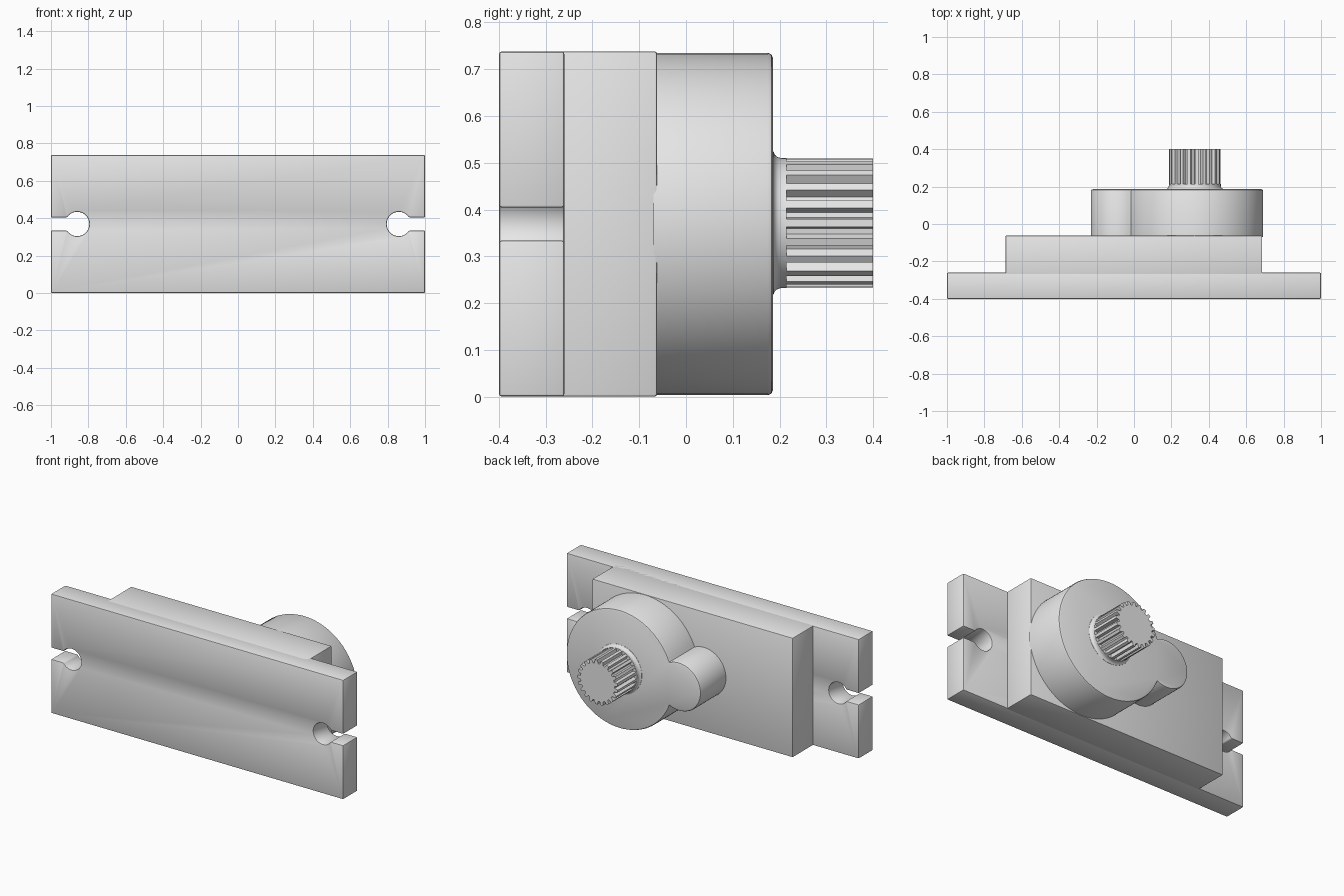
import bpy, bmesh, math

if "Cube" in bpy.data.objects:
    bpy.data.objects.remove(bpy.data.objects["Cube"])

CZ = 0.369          # middle height of the housing
SHAFT_X = 0.325     # axis of output shaft

grey = bpy.data.materials.new("plain grey")
grey.diffuse_color = (0.8, 0.8, 0.8, 1)
grey.use_nodes = True
grey.node_tree.nodes["Principled BSDF"].inputs["Base Color"].default_value = grey.diffuse_color


def arc(cx, cz, r, a0, a1, n):
    """Points on an arc in the xz plane, angles in degrees, ends included."""
    return [(cx + r * math.cos(math.radians(a0 + (a1 - a0) * i / n)),
             cz + r * math.sin(math.radians(a0 + (a1 - a0) * i / n))) for i in range(n + 1)]


def finish(bm, name, angle=32):
    bmesh.ops.recalc_face_normals(bm, faces=bm.faces[:])
    me = bpy.data.meshes.new(name)
    bm.to_mesh(me)
    bm.free()
    me.materials.append(grey)
    ob = bpy.data.objects.new(name, me)
    bpy.context.collection.objects.link(ob)
    bpy.ops.object.select_all(action='DESELECT')
    ob.select_set(True)
    bpy.context.view_layer.objects.active = ob
    bpy.ops.object.shade_smooth_by_angle(angle=math.radians(angle))
    return ob


def prism(name, outline, y0, y1, bevel=0.0, segments=2, rim_only=False):
    """Extrude an xz outline along y and soften its sharp edges."""
    bm = bmesh.new()
    a = [bm.verts.new((x, y0, z)) for x, z in outline]
    b = [bm.verts.new((x, y1, z)) for x, z in outline]
    n = len(a)
    bm.faces.new(a)
    bm.faces.new(b[::-1])
    for i in range(n):
        j = (i + 1) % n
        bm.faces.new((a[j], a[i], b[i], b[j]))
    bmesh.ops.recalc_face_normals(bm, faces=bm.faces[:])
    if bevel:
        sharp = [e for e in bm.edges if e.calc_face_angle(0) > math.radians(32)
                 and (not rim_only or all(v.co.y > y1 - 1e-5 for v in e.verts))]
        bmesh.ops.bevel(bm, geom=sharp, offset=bevel, segments=segments, profile=0.5,
                        affect='EDGES', clamp_overlap=True)
    return finish(bm, name)


def lathe(name, profile, cx, cz, n=64):
    """Revolve (radius, y) points about an axis along y, with end caps."""
    bm = bmesh.new()
    rings = [[bm.verts.new((cx + r * math.cos(math.tau * i / n), y,
                            cz + r * math.sin(math.tau * i / n))) for i in range(n)]
             for r, y in profile]
    for p, q in zip(rings, rings[1:]):
        for i in range(n):
            j = (i + 1) % n
            bm.faces.new((p[i], p[j], q[j], q[i]))
    bm.faces.new(rings[0])
    bm.faces.new(rings[-1])
    return finish(bm, name)


# Mounting flange with a keyhole slot at each end
H = 2 * CZ
slot, hole_r, hole_x = 0.035, 0.065, 0.86
open_a = math.degrees(math.asin(slot / hole_r))
right = [(1, 0), (1, CZ - slot)]
right += arc(hole_x, CZ, hole_r, -open_a, -360 + open_a, 32)
right += [(1, CZ + slot), (1, H)]
left = [(-x, z) for x, z in reversed(right)]
prism("mounting_flange", right + left, -0.4, -0.26, 0.006)

# Main housing block
prism("housing", [(-0.687, 0), (0.685, 0), (0.685, H), (-0.687, H)], -0.3, -0.062, 0.005)

# Gear cover: large disc merged with a small side lobe
R, r, lobe_x = 0.366, 0.15, -0.08
d = SHAFT_X - lobe_x
k = (d * d + R * R - r * r) / (2 * d)
big_a = math.degrees(math.acos(k / R))
lobe_a = math.degrees(math.acos((d - k) / r))
cover = arc(SHAFT_X, CZ, R, -180 + big_a, 180 - big_a, 88)
cover += arc(lobe_x, CZ, r, lobe_a, 360 - lobe_a, 32)[1:-1]
prism("gear_cover", cover, -0.07, 0.186, 0.011, 2, rim_only=True)

# Shaft collar with a flared foot
lathe("shaft_collar", [(0.155, 0.18), (0.153, 0.187), (0.146, 0.19), (0.141, 0.196),
                       (0.139, 0.204), (0.139, 0.215)], SHAFT_X, CZ + 0.002)

# Splined output shaft
teeth = 21
spline = []
for t in range(teeth):
    for f, rad in ((-0.34, 0.117), (-0.2, 0.138), (0.2, 0.138), (0.34, 0.117)):
        a = math.tau * (t + f) / teeth
        spline.append((SHAFT_X + rad * math.cos(a), CZ + 0.002 + rad * math.sin(a)))
prism("splined_shaft", spline, 0.205, 0.4)
